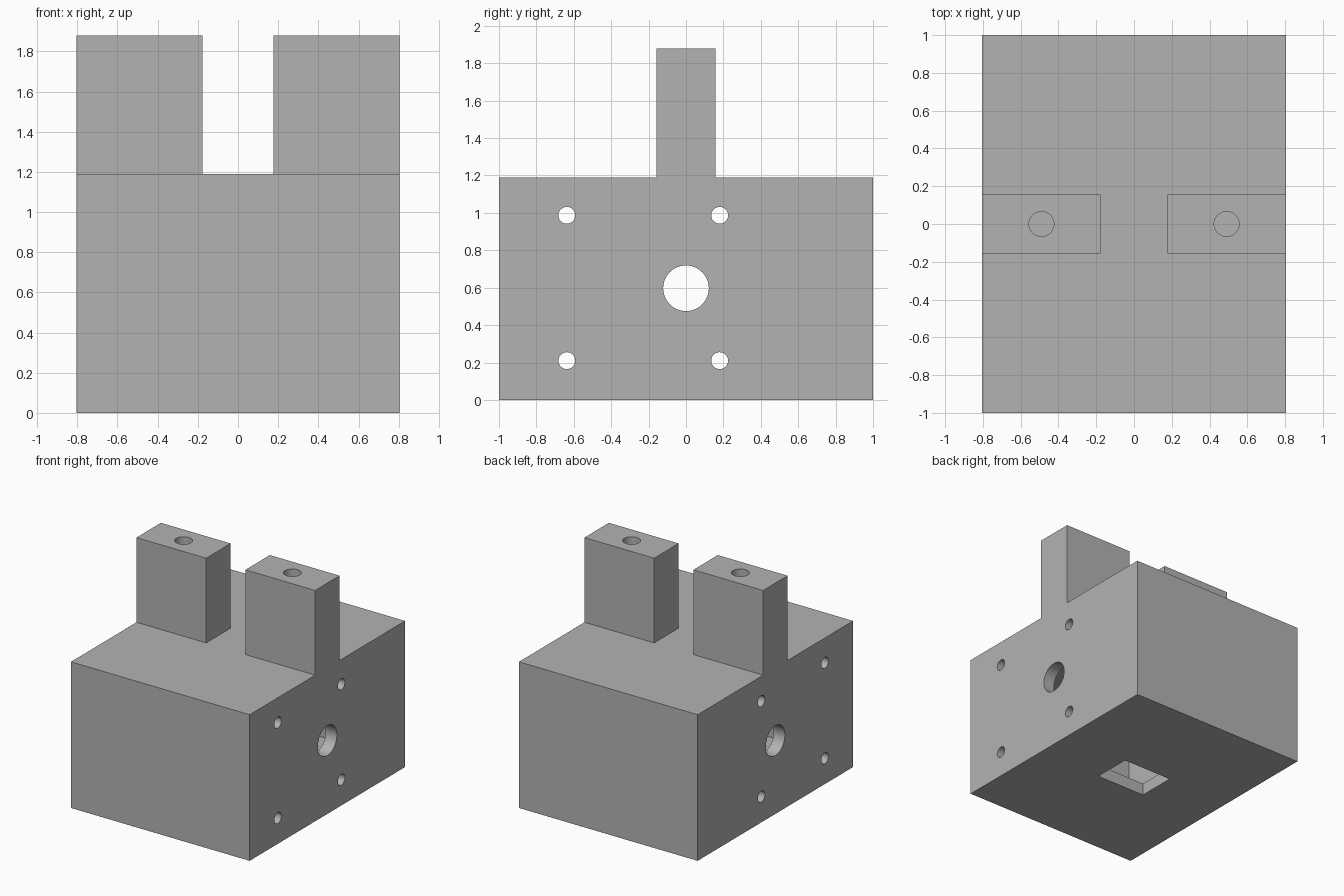
import bpy
import bmesh
import math
from mathutils import Matrix, Vector

default_cube = bpy.data.objects.get("Cube")
if default_cube:
    bpy.data.objects.remove(default_cube, do_unlink=True)

# Main dimensions
HALF_X, HALF_Y = 0.805, 1.0
BODY_TOP, POST_TOP = 1.19, 1.88
POST_Y, GAP_X = 0.157, 0.177
WALL = 0.1

grey = bpy.data.materials.new("plain grey")
grey.use_nodes = True
colour = (0.45, 0.45, 0.45, 1)
grey.diffuse_color = colour
grey.node_tree.nodes["Principled BSDF"].inputs["Base Color"].default_value = colour


def to_object(name, bm):
    bmesh.ops.recalc_face_normals(bm, faces=bm.faces)
    mesh = bpy.data.meshes.new(name)
    bm.to_mesh(mesh)
    bm.free()
    mesh.materials.append(grey)
    obj = bpy.data.objects.new(name, mesh)
    bpy.context.collection.objects.link(obj)
    return obj


def box(name, low, high):
    low, high = Vector(low), Vector(high)
    bm = bmesh.new()
    bmesh.ops.create_cube(bm, size=1)
    bmesh.ops.scale(bm, vec=high - low, verts=bm.verts)
    bmesh.ops.translate(bm, vec=(low + high) / 2, verts=bm.verts)
    return to_object(name, bm)


def cylinder(name, centre, radius, length, along_x=False):
    bm = bmesh.new()
    turn = Matrix.Rotation(math.pi / 2, 4, "Y") if along_x else Matrix()
    bmesh.ops.create_cone(bm, cap_ends=True, segments=48, radius1=radius,
                          radius2=radius, depth=length,
                          matrix=Matrix.Translation(centre) @ turn)
    return to_object(name, bm)


# Housing: stepped outline extruded from side to side
outline = [(-HALF_Y, 0), (HALF_Y, 0), (HALF_Y, BODY_TOP), (POST_Y, BODY_TOP),
           (POST_Y, POST_TOP), (-POST_Y, POST_TOP), (-POST_Y, BODY_TOP),
           (-HALF_Y, BODY_TOP)]
bm = bmesh.new()
side = bm.faces.new([bm.verts.new((-HALF_X, y, z)) for y, z in outline])
sweep = bmesh.ops.extrude_face_region(bm, geom=[side], use_keep_orig=True)
moved = [v for v in sweep["geom"] if isinstance(v, bmesh.types.BMVert)]
bmesh.ops.translate(bm, vec=(2 * HALF_X, 0, 0), verts=moved)
housing = to_object("housing_with_posts", bm)

# Gap between the posts, hollow interior and bottom opening
cutters = [
    box("post_gap", (-GAP_X, -0.3, BODY_TOP), (GAP_X, 0.3, 2)),
    box("interior", (WALL - HALF_X, WALL - HALF_Y, WALL),
        (HALF_X - WALL, HALF_Y - WALL, BODY_TOP - WALL)),
    box("bottom_opening", (-0.224, -0.16, -0.1), (0.224, 0.16, 0.2)),
]

# Shaft hole and screw holes through both side walls
cutters.append(cylinder("shaft_hole", (0, 0, 0.597), 0.122, 2, True))
for y in (-0.637, 0.18):
    for z in (0.21, 0.987):
        cutters.append(cylinder("screw_hole", (0, y, z), 0.045, 2, True))

# Blind holes in the post tops
for x in (-0.49, 0.49):
    cutters.append(cylinder("post_hole", (x, 0, POST_TOP), 0.066, 0.9))

bpy.ops.object.select_all(action="DESELECT")
bpy.context.view_layer.objects.active = housing
housing.select_set(True)
for cutter in cutters:
    cutter.hide_render = True
    cut = housing.modifiers.new(cutter.name, "BOOLEAN")
    cut.operation = "DIFFERENCE"
    cut.solver = "EXACT"
    cut.object = cutter
    bpy.ops.object.modifier_apply(modifier=cut.name)
    bpy.data.objects.remove(cutter, do_unlink=True)

bpy.ops.object.shade_smooth_by_angle(angle=math.radians(30))
